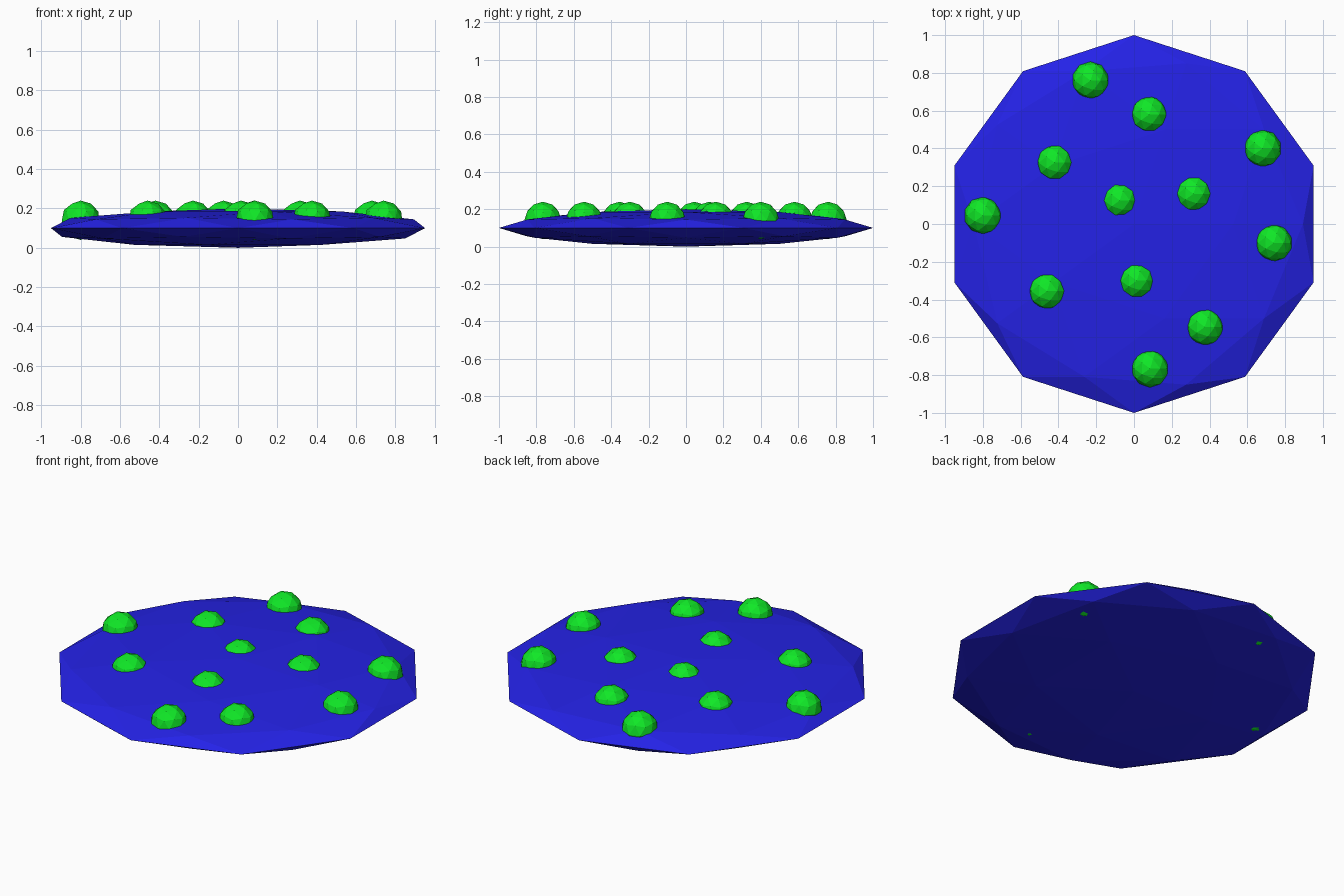
import bpy

if "Cube" in bpy.data.objects:
    bpy.data.objects.remove(bpy.data.objects["Cube"])


def make_material(name, rgb):
    mat = bpy.data.materials.new(name)
    mat.diffuse_color = (*rgb, 1.0)
    mat.use_nodes = True
    mat.node_tree.nodes["Principled BSDF"].inputs["Base Color"].default_value = mat.diffuse_color
    return mat


def faceted_ball(name, radius, location, mat, squash=1.0):
    bpy.ops.mesh.primitive_ico_sphere_add(subdivisions=2, radius=radius, location=location)
    obj = bpy.context.object
    obj.name = name
    obj.scale.z = squash
    obj.data.materials.append(mat)
    return obj


blue = make_material("deep blue", (0.018, 0.016, 0.8))
green = make_material("bright green", (0.005, 0.8, 0.02))

# Flattened faceted body resting on the ground
faceted_ball("flat_disc", 1.0, (0, 0, 0.1), blue, squash=0.1)

# Round bumps half sunk into the top
bumps = [
    (-0.23, 0.76), (0.08, 0.58), (0.68, 0.40), (-0.42, 0.325),
    (-0.075, 0.125), (0.315, 0.16), (-0.80, 0.045), (0.74, -0.10),
    (0.015, -0.30), (-0.46, -0.355), (0.375, -0.545), (0.085, -0.765),
]
for i, (x, y) in enumerate(bumps):
    faceted_ball(f"bump_{i + 1}", 0.1, (x, y, 0.14), green)
